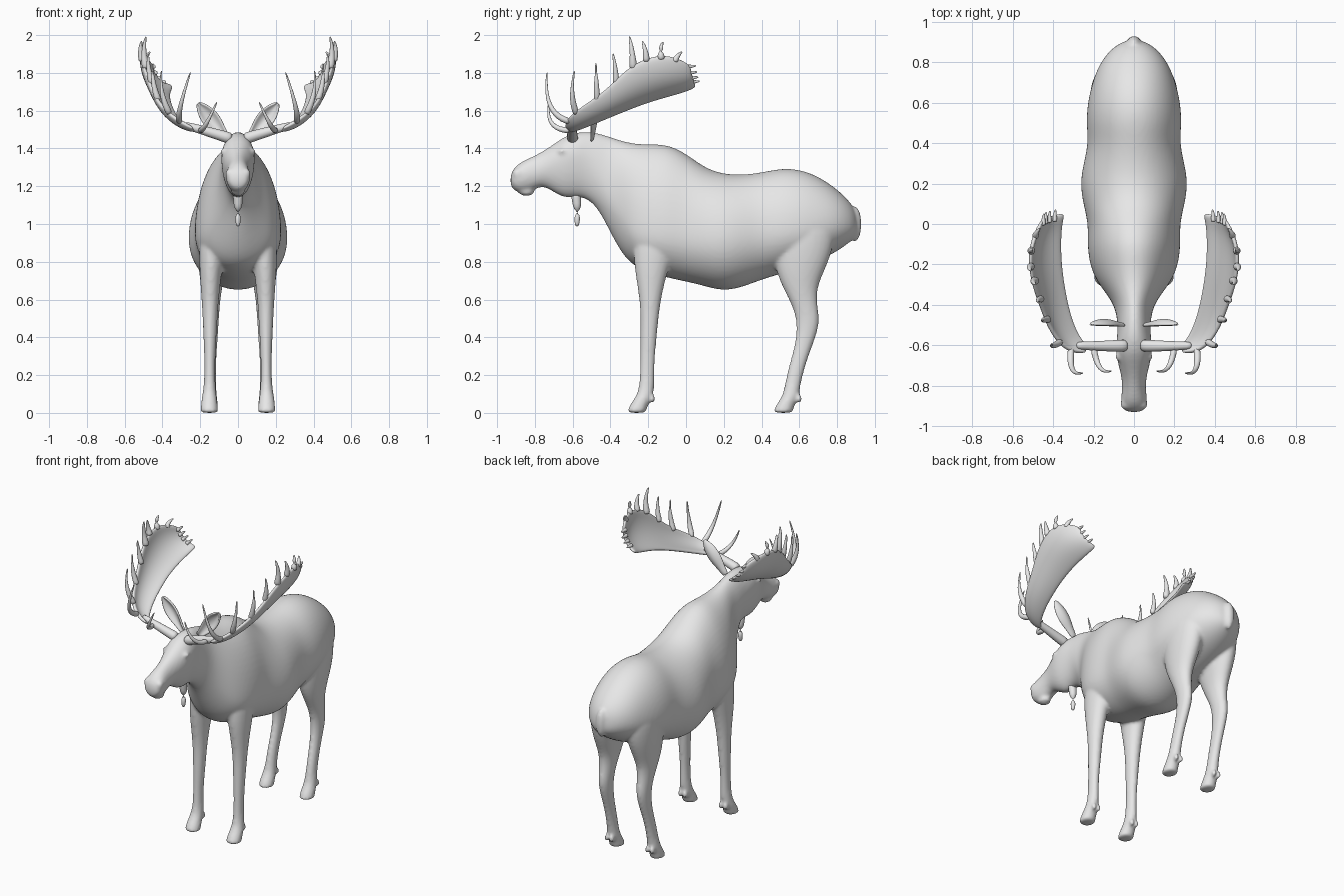
import bpy, bmesh, math
from mathutils import Vector

default_cube = bpy.data.objects.get("Cube")
if default_cube:
    bpy.data.objects.remove(default_cube, do_unlink=True)

# One plain grey for the whole animal
grey = bpy.data.materials.new("plain grey")
grey.use_nodes = True
grey.diffuse_color = (0.8, 0.8, 0.8, 1)
grey.node_tree.nodes["Principled BSDF"].inputs["Base Color"].default_value = (0.8, 0.8, 0.8, 1)

SEGMENTS = 16


def make_object(name, bm):
    bmesh.ops.recalc_face_normals(bm, faces=bm.faces)
    for face in bm.faces:
        face.smooth = True
    mesh = bpy.data.meshes.new(name)
    bm.to_mesh(mesh)
    bm.free()
    mesh.materials.append(grey)
    obj = bpy.data.objects.new(name, mesh)
    bpy.context.collection.objects.link(obj)
    return obj


def loft(name, rings):
    """Skin a list of closed rings and cap both ends."""
    bm = bmesh.new()
    loops = [[bm.verts.new(p) for p in ring] for ring in rings]
    count = len(loops[0])
    for low, high in zip(loops, loops[1:]):
        for i in range(count):
            j = (i + 1) % count
            bm.faces.new((low[i], low[j], high[j], high[i]))
    bm.faces.new(loops[0])
    bm.faces.new(loops[-1])
    return make_object(name, bm)


def circle(count=SEGMENTS):
    steps = [2 * math.pi * i / count for i in range(count)]
    return [(math.cos(a), math.sin(a)) for a in steps]


def torso_ring(y, top, middle, bottom, half_width):
    return [Vector((half_width * c * 1.02, y,
                    middle + s * ((top - middle) if s > 0 else (middle - bottom))))
            for c, s in circle()]


def leg_ring(side, z, x, y, rx, ry):
    return [Vector((side * x + rx * c, y + ry * s, z)) for c, s in circle()]


def blob(name, centre, radii):
    bm = bmesh.new()
    bmesh.ops.create_uvsphere(bm, u_segments=SEGMENTS, v_segments=SEGMENTS // 2, radius=1)
    bmesh.ops.scale(bm, vec=radii, verts=bm.verts)
    bmesh.ops.translate(bm, vec=centre, verts=bm.verts)
    return make_object(name, bm)


def finish(obj, mirrored=True, level=2):
    if mirrored:
        mirror = obj.modifiers.new("Mirror", 'MIRROR')
        mirror.use_clip = False
        mirror.use_mirror_merge = False
    subdivision = obj.modifiers.new("Subdivision", 'SUBSURF')
    subdivision.levels = subdivision.render_levels = level
    return obj


def horn(name, base, control, tip, r_base, r_tip, mirrored=True):
    """Tapered tube along a quadratic bend."""
    base, control, tip = Vector(base), Vector(control), Vector(tip)
    rings, steps = [], 6
    for i in range(steps + 1):
        t = i / steps
        point = base * (1 - t) ** 2 + control * 2 * t * (1 - t) + tip * t * t
        tangent = (control - base) * (1 - t) + (tip - control) * t
        turn = tangent.to_track_quat('Z', 'Y')
        radius = r_base + (r_tip - r_base) * t ** 1.3
        rings.append([point + turn @ Vector((c * radius, s * radius, 0)) for c, s in circle(8)])
    return finish(loft(name, rings), mirrored, 1)


def sheet(name, rows, bulge, thickness):
    """Cupped blade between two edges, given thickness."""
    bm = bmesh.new()
    across, grid = 6, []
    for inner, outer in rows:
        inner, outer = Vector(inner), Vector(outer)
        width = (outer - inner).length
        line = []
        for k in range(across + 1):
            s = k / across
            cup = Vector(bulge) * width * 4 * s * (1 - s)
            line.append(bm.verts.new(inner.lerp(outer, s) + cup))
        grid.append(line)
    for a, b in zip(grid, grid[1:]):
        for k in range(across):
            bm.faces.new((a[k], a[k + 1], b[k + 1], b[k]))
    obj = make_object(name, bm)
    solid = obj.modifiers.new("Thickness", 'SOLIDIFY')
    solid.thickness = thickness
    solid.offset = 0
    return finish(obj)


# Torso, neck and head: y, top, middle, bottom, half width
torso_rows = [
    (.91, 1.04, .98, .95, .03), (.88, 1.11, 1, .91, .1), (.8, 1.19, 1, .85, .168),
    (.7, 1.26, .98, .8, .207), (.6, 1.298, .97, .76, .23), (.5, 1.303, .96, .73, .237),
    (.4, 1.28, .95, .7, .226), (.3, 1.268, .93, .66, .25), (.2, 1.272, .92, .637, .268),
    (.1, 1.305, .92, .665, .252), (0, 1.385, .94, .69, .226), (-.1, 1.435, .95, .71, .232),
    (-.2, 1.432, .95, .74, .22), (-.28, 1.437, .97, .775, .187), (-.34, 1.45, 1.05, .84, .14),
    (-.4, 1.468, 1.15, .95, .1), (-.46, 1.485, 1.27, 1.07, .085), (-.52, 1.493, 1.33, 1.13, .08),
    (-.58, 1.488, 1.36, 1.14, .087), (-.64, 1.468, 1.35, 1.13, .09), (-.7, 1.425, 1.32, 1.165, .076),
    (-.76, 1.385, 1.29, 1.205, .06), (-.82, 1.355, 1.26, 1.17, .058), (-.87, 1.333, 1.25, 1.16, .066),
    (-.91, 1.3, 1.245, 1.175, .06), (-.93, 1.26, 1.235, 1.2, .035)]
body = loft("body", [torso_ring(*row) for row in torso_rows])

# Legs from hoof to hip: z, x, y, half width, half depth
front_rows = [
    (0, .152, -.262, .048, .05), (.008, .152, -.262, .048, .05), (.04, .152, -.25, .045, .05),
    (.09, .152, -.218, .04, .045), (.14, .15, -.207, .031, .041), (.26, .15, -.205, .028, .037),
    (.42, .148, -.197, .036, .045), (.56, .148, -.19, .043, .051), (.7, .146, -.187, .055, .076),
    (.84, .14, -.175, .07, .11), (1.05, .12, -.14, .085, .13)]
hind_rows = [
    (0, .15, .515, .046, .052), (.008, .15, .515, .046, .052), (.04, .15, .525, .044, .05),
    (.09, .15, .555, .04, .045), (.14, .148, .563, .032, .042), (.25, .146, .588, .03, .044),
    (.36, .142, .625, .032, .047), (.47, .14, .65, .038, .062), (.56, .14, .632, .043, .066),
    (.66, .14, .602, .055, .09), (.76, .135, .605, .075, .135), (.9, .13, .625, .092, .17),
    (1.08, .12, .62, .095, .17)]
parts = [body]
for side, word in ((1, "left"), (-1, "right")):
    parts.append(loft(word + "_front_leg", [leg_ring(side, *row) for row in front_rows]))
    parts.append(loft(word + "_hind_leg", [leg_ring(side, *row) for row in hind_rows]))
    for leg_y in (-.178, .598):
        for offset in (-.018, .018):
            parts.append(blob(word + "_dew_claw", (side * .15 + offset, leg_y, .075),
                              (.014, .018, .024)))
    parts.append(blob(word + "_eye", (side * .078, -.655, 1.385), (.014, .022, .016)))
    parts.append(blob(word + "_nostril_flare", (side * .042, -.89, 1.265), (.026, .03, .03)))

# Tail and lower lip
parts.append(blob("tail", (0, .893, 1.0), (.036, .038, .095)))
parts.append(blob("lower_lip", (0, -.845, 1.172), (.038, .045, .024)))

# Fuse the flesh into one smooth skin
bpy.ops.object.select_all(action='DESELECT')
for part in parts:
    part.select_set(True)
bpy.context.view_layer.objects.active = body
bpy.ops.object.join()
finish(body, mirrored=False)
skin = body.modifiers.new("Skin", 'REMESH')
skin.mode = 'VOXEL'
skin.voxel_size = 0.01
skin.use_smooth_shade = True
relax = body.modifiers.new("Relax", 'SMOOTH')
relax.factor = 0.5
relax.iterations = 6

# Hanging throat bell
horn("throat_bell", (0, -.585, 1.17), (0, -.57, 1.08), (0, -.578, .985), .03, .011, mirrored=False)

# Ears: cupped leaves opening forward
ear_base, ear_tip = Vector((.055, -.505, 1.445)), Vector((.212, -.5, 1.64))
ear_side = Vector((.78, 0, -.63))
ear_rows = []
for t, w in ((0, .02), (.2, .026), (.45, .046), (.7, .046), (.9, .026), (1, .006)):
    spine = ear_base.lerp(ear_tip, t)
    ear_rows.append((spine - ear_side * w, spine + ear_side * w))
sheet("ears", ear_rows, (0, .3, 0), .014)

# Antler palms: lower inner edge and upper outer edge
palm_rows = [
    ((.22, -.61, 1.492), (.235, -.635, 1.51)), ((.27, -.56, 1.505), (.33, -.635, 1.56)),
    ((.31, -.46, 1.545), (.41, -.54, 1.63)), ((.335, -.35, 1.59), (.455, -.42, 1.71)),
    ((.355, -.22, 1.64), (.495, -.31, 1.83)), ((.36, -.1, 1.675), (.515, -.2, 1.885)),
    ((.355, 0, 1.702), (.505, -.09, 1.9)), ((.34, .055, 1.73), (.45, .025, 1.845))]
sheet("antler_palms", palm_rows, (.14, 0, -.1), .022)

# Antler beams
horn("antler_beams", (.03, -.6, 1.45), (.14, -.605, 1.485), (.29, -.6, 1.525), .034, .02)

# Long curved tines at the front, then short ones along the rim
tines = [
    ((.2, -.61, 1.495), (.18, -.755, 1.49), (.11, -.725, 1.65), .018),
    ((.31, -.61, 1.54), (.33, -.765, 1.57), (.25, -.735, 1.81), .02),
    ((.36, -.58, 1.58), (.42, -.62, 1.68), (.405, -.59, 1.815), .02),
    ((.42, -.47, 1.65), (.46, -.475, 1.74), (.45, -.477, 1.855), .02),
    ((.455, -.37, 1.74), (.48, -.37, 1.82), (.475, -.387, 1.905), .02),
    ((.485, -.28, 1.82), (.51, -.28, 1.91), (.487, -.3, 1.995), .024),
    ((.505, -.21, 1.86), (.525, -.21, 1.92), (.51, -.232, 1.97), .022),
    ((.505, -.13, 1.87), (.52, -.14, 1.93), (.5, -.122, 1.965), .022),
    ((.485, -.06, 1.86), (.49, -.05, 1.89), (.465, -.02, 1.912), .02)]
for number, (base, control, tip, radius) in enumerate(tines, 1):
    horn("antler_tines_%d" % number, base, control, tip, radius, .004)

# Small points on the rear rim of each palm
inner, outer = Vector(palm_rows[-1][0]), Vector(palm_rows[-1][1])
for number in range(4):
    s = .3 + number * .21
    root = inner.lerp(outer, s) + Vector((.14, 0, -.1)) * .16 * 4 * s * (1 - s)
    horn("antler_rim_points_%d" % number, root - Vector((0, .035, 0)), root,
         root + Vector((-.004, .026, .006)), .014, .004)
